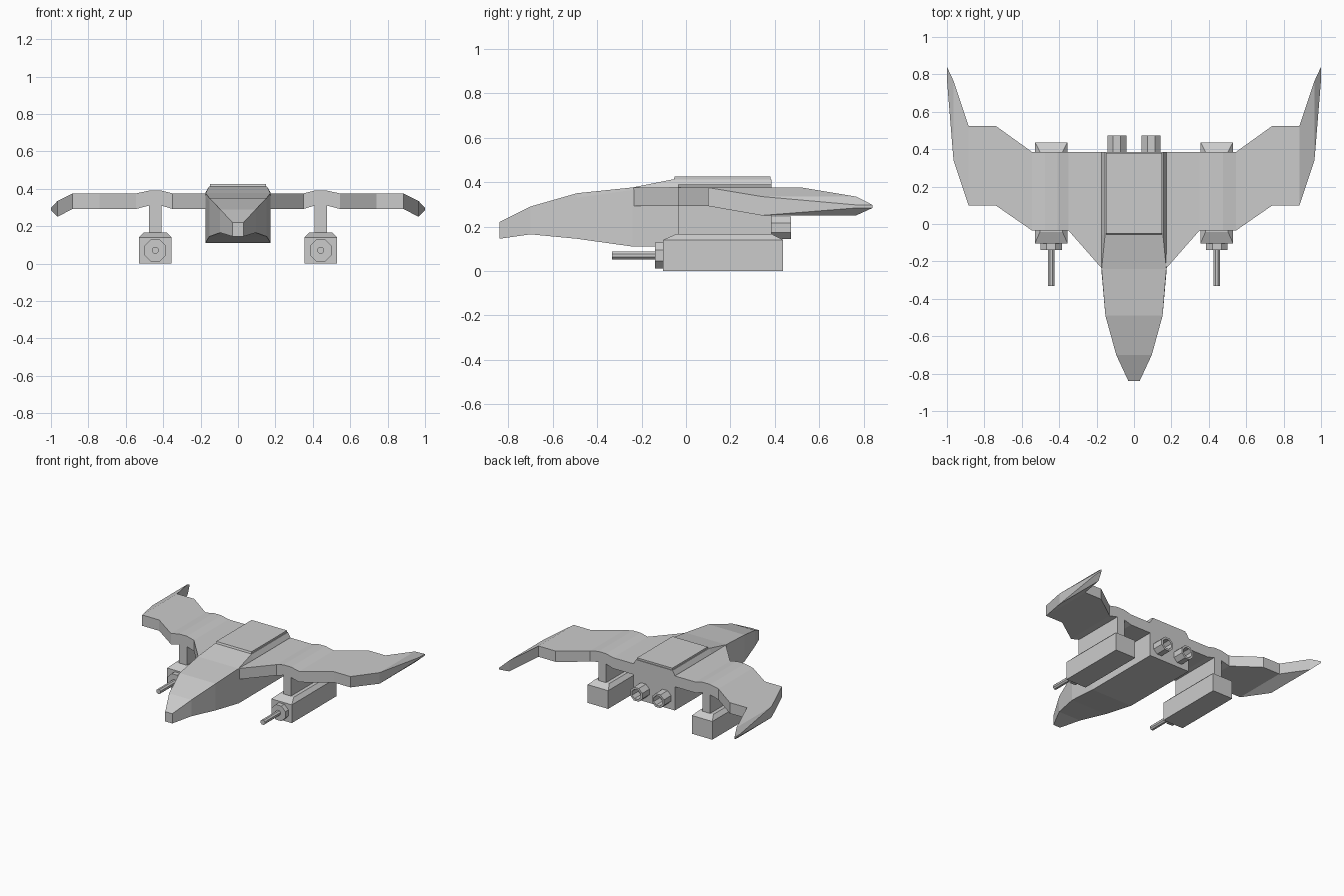
import bpy, bmesh, math

if "Cube" in bpy.data.objects:
    bpy.data.objects.remove(bpy.data.objects["Cube"])


def loft(name, rings, mirror=False):
    """Skin a list of equal-length point rings, cap both ends."""
    bm = bmesh.new()
    vs = [[bm.verts.new(p) for p in r] for r in rings]
    n = len(rings[0])
    for a, b in zip(vs, vs[1:]):
        for i in range(n):
            j = (i + 1) % n
            bm.faces.new((a[i], a[j], b[j], b[i]))
    bm.faces.new(vs[0])
    bm.faces.new(vs[-1][::-1])
    bmesh.ops.recalc_face_normals(bm, faces=bm.faces)
    me = bpy.data.meshes.new(name)
    bm.to_mesh(me)
    bm.free()
    ob = bpy.data.objects.new(name, me)
    bpy.context.collection.objects.link(ob)
    if mirror:
        ob.modifiers.new("mirror", 'MIRROR')
    return ob


def rect(cx, hw, y0, y1, z):
    return [(cx - hw, y0, z), (cx + hw, y0, z), (cx + hw, y1, z), (cx - hw, y1, z)]


def turned(name, cx, cz, profile, sides=8):
    """Octagonal part along y from (radius, y) pairs, mirrored."""
    rings = []
    for r, y in profile:
        k = r / math.cos(math.pi / sides)
        ang = [math.tau * (i + 0.5) / sides for i in range(sides)]
        rings.append([(cx + k * math.cos(a), y, cz + k * math.sin(a)) for a in ang])
    return loft(name, rings, True)


# Fuselage: y, half width, bottom, shoulder height, top half width, top
hull = [(-0.84, 0.03, 0.145, 0.20, 0.03, 0.22),
        (-0.70, 0.095, 0.165, 0.27, 0.095, 0.29),
        (-0.49, 0.153, 0.145, 0.33, 0.153, 0.35),
        (-0.24, 0.175, 0.11, 0.365, 0.173, 0.376),
        (-0.06, 0.175, 0.11, 0.378, 0.155, 0.412),
        (0.385, 0.175, 0.11, 0.378, 0.155, 0.412)]
loft("fuselage", [[(-w, y, b), (w, y, b), (w, y, s), (tw, y, t), (-tw, y, t), (-w, y, s)]
                  for y, w, b, s, tw, t in hull])

# Raised roof slab
loft("roof_panel", [rect(0, 0.15, -0.06, 0.38, 0.40), rect(0, 0.15, -0.05, 0.38, 0.426)])

# Wings: x, leading y, trailing y, bottom, top
wing = [(0.17, -0.24, 0.385, 0.292, 0.375),
        (0.35, -0.035, 0.385, 0.292, 0.375),
        (0.41, -0.035, 0.385, 0.31, 0.39),
        (0.475, -0.035, 0.385, 0.31, 0.39),
        (0.545, -0.035, 0.385, 0.292, 0.375),
        (0.74, 0.10, 0.525, 0.292, 0.375),
        (0.885, 0.10, 0.525, 0.292, 0.375),
        (0.965, 0.34, 0.765, 0.25, 0.335),
        (1.0, 0.77, 0.84, 0.284, 0.297)]
loft("wing", [[(x, a, b), (x, c, b), (x, c, t), (x, a, t)] for x, a, c, b, t in wing], True)

# Pylons and weapon pods under the wings
P = 0.4425
loft("pylon", [rect(P, 0.0325, -0.035, 0.385, z) for z in (0.15, 0.32)], True)
loft("pod", [rect(P, 0.087, -0.103, 0.437, 0),
             rect(P, 0.087, -0.103, 0.437, 0.14),
             rect(P, 0.06, -0.042, 0.385, 0.167)], True)
turned("gun_collar", P, 0.07, [(0.058, -0.10), (0.058, -0.14)])
turned("gun_barrel", P, 0.07, [(0.018, -0.13), (0.018, -0.332)])

# Hollow exhaust nozzles at the back
turned("exhaust", 0.092, 0.195, [(0.051, 0.37), (0.051, 0.472), (0.036, 0.472), (0.036, 0.395)])
